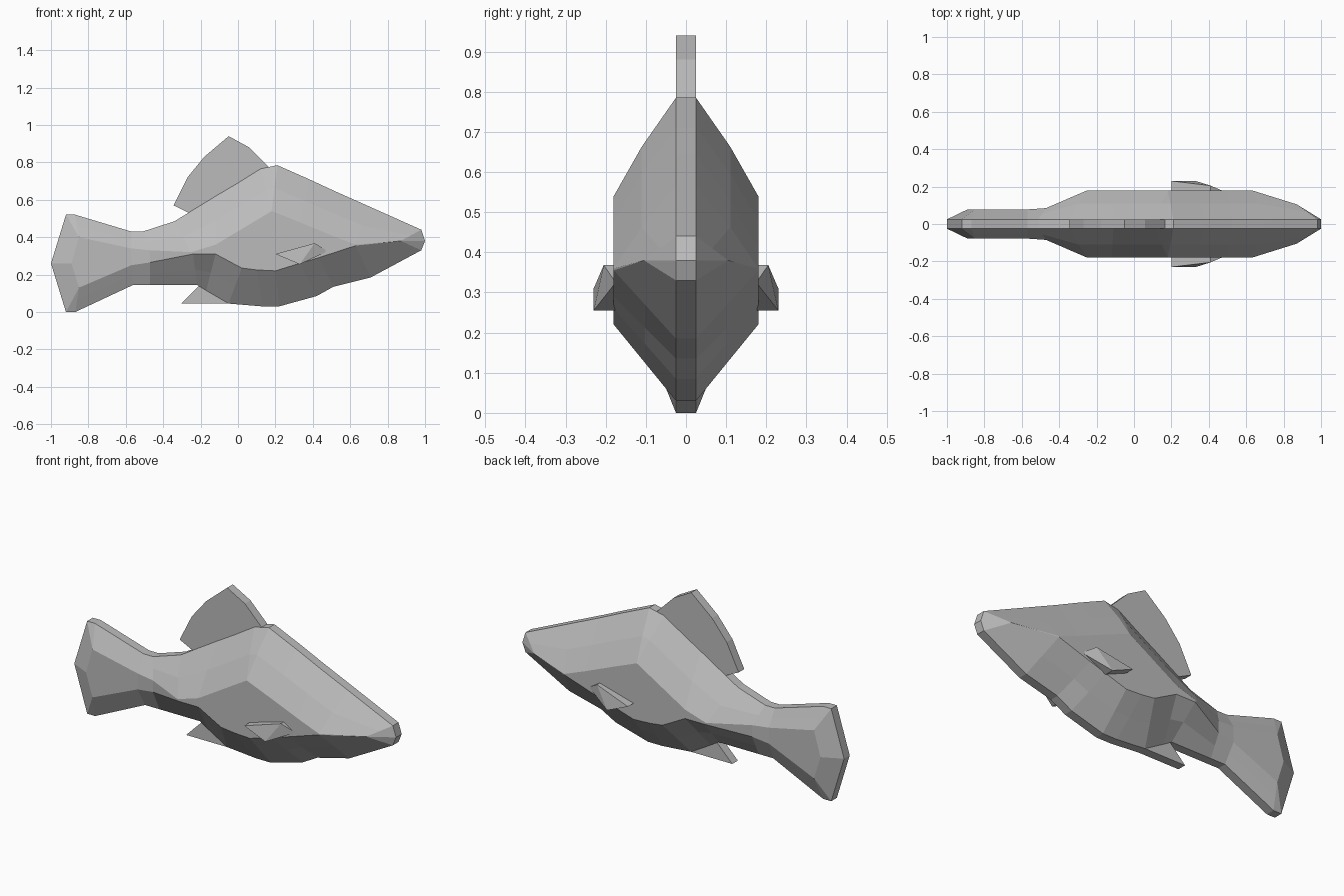
import bpy
import bmesh

cube = bpy.data.objects.get("Cube")
if cube:
    bpy.data.objects.remove(cube, do_unlink=True)

grey = bpy.data.materials.new("fish grey")
grey.use_nodes = True
colour = (0.5, 0.5, 0.5, 1)
grey.diffuse_color = colour
grey.node_tree.nodes["Principled BSDF"].inputs["Base Color"].default_value = colour

RIM = 0.025


def finish(name, bm):
    """Clean the mesh and turn it into a named flat-shaded object."""
    bmesh.ops.remove_doubles(bm, verts=bm.verts, dist=0.0005)
    bmesh.ops.recalc_face_normals(bm, faces=bm.faces)
    mesh = bpy.data.meshes.new(name)
    bm.to_mesh(mesh)
    bm.free()
    mesh.materials.append(grey)
    part = bpy.data.objects.new(name, mesh)
    bpy.context.scene.collection.objects.link(part)
    return part


def blend(a, b, push=0.0):
    """Midpoint of two points, pushed outward from the centre plane."""
    x, y, z = [(p + q) / 2 for p, q in zip(a, b)]
    return (x, y + push, z)


def half_section(back, upper, lower, belly, width):
    """Points of one side of the body, from back rim to belly rim."""
    top = (back[0], RIM, back[1])
    side_top = (upper[0], width, upper[1])
    side_low = (lower[0], width, lower[1])
    bottom = (belly[0], RIM, belly[1])
    bulge = 0.008 if width > 0.15 else 0
    return [top, blend(top, side_top, bulge), side_top,
            side_low, blend(side_low, bottom), bottom]


def loft_body(name, stations):
    bm = bmesh.new()
    rings = []
    for station in stations:
        half = half_section(*station)
        loop = half + [(x, -y, z) for x, y, z in reversed(half)]
        rings.append([bm.verts.new(p) for p in loop])
    for first, second in zip(rings, rings[1:]):
        count = len(first)
        for i in range(count):
            j = (i + 1) % count
            bm.faces.new((first[i], first[j], second[j], second[i]))
    return finish(name, bm)


def plate(name, outline):
    """Extrude a side outline to the thickness of the body rim."""
    bm = bmesh.new()
    face = bm.faces.new([bm.verts.new((x, -RIM, z)) for x, z in outline])
    extruded = bmesh.ops.extrude_face_region(bm, geom=[face])["geom"]
    moved = [v for v in extruded if isinstance(v, bmesh.types.BMVert)]
    bmesh.ops.translate(bm, verts=moved, vec=(0, 2 * RIM, 0))
    return finish(name, bm)


def side_fin(name, side):
    """Wedge fin standing off the flank."""
    bm = bmesh.new()
    outer = [(0.2, 0.23, 0.31), (0.33, 0.23, 0.255), (0.41, 0.205, 0.368)]
    root = [(x, 0.17, z) for x, y, z in outer] + [(0.48, 0.175, 0.325)]
    for x, y, z in outer + root:
        bm.verts.new((x, side * y, z))
    bmesh.ops.convex_hull(bm, input=bm.verts)
    return finish(name, bm)


# Body and tail: back rim, upper flank, lower flank, belly rim, half width
loft_body("body", [
    ((-1, .26), (-.89, .26), (-.89, .26), (-1, .26), .078),
    ((-.92, .52), (-.85, .4), (-.85, .13), (-.92, 0), .078),
    ((-.87, .52), (-.85, .4), (-.85, .13), (-.87, 0), .078),
    ((-.57, .43), (-.57, .34), (-.57, .25), (-.56, .145), .078),
    ((-.51, .43), (-.47, .33), (-.47, .265), (-.47, .145), .085),
    ((-.34, .485), (-.25, .32), (-.24, .31), (-.22, .145), .18),
    ((-.11, .625), (-.12, .36), (-.12, .31), (-.17, .115), .18),
    ((0, .69), (.03, .45), (.02, .235), (-.05, .045), .18),
    ((.12, .765), (.18, .54), (.1, .225), (.13, .03), .18),
    ((.21, .785), (.18, .54), (.2, .22), (.22, .03), .18),
    ((.38, .71), (.33, .48), (.33, .26), (.42, .085), .18),
    ((.52, .645), (.5, .41), (.43, .29), (.51, .135), .18),
    ((.7, .565), (.63, .36), (.63, .355), (.71, .185), .18),
    ((.98, .44), (.87, .38), (.87, .38), (.98, .33), .105),
    ((1, .38), (.87, .38), (.87, .38), (1, .38), .105),
])

# Fins along the centre line
plate("back_fin", [(-.345, .57), (-.2, .5), (.16, .73), (.165, .775),
                   (.06, .88), (-.05, .94), (-.18, .83), (-.27, .72)])
plate("belly_fin", [(-.305, .045), (-.05, .045), (0, .1), (-.18, .17)])

# Paired flank fins
for label, side in (("left", 1), ("right", -1)):
    side_fin(label + "_side_fin", side)
